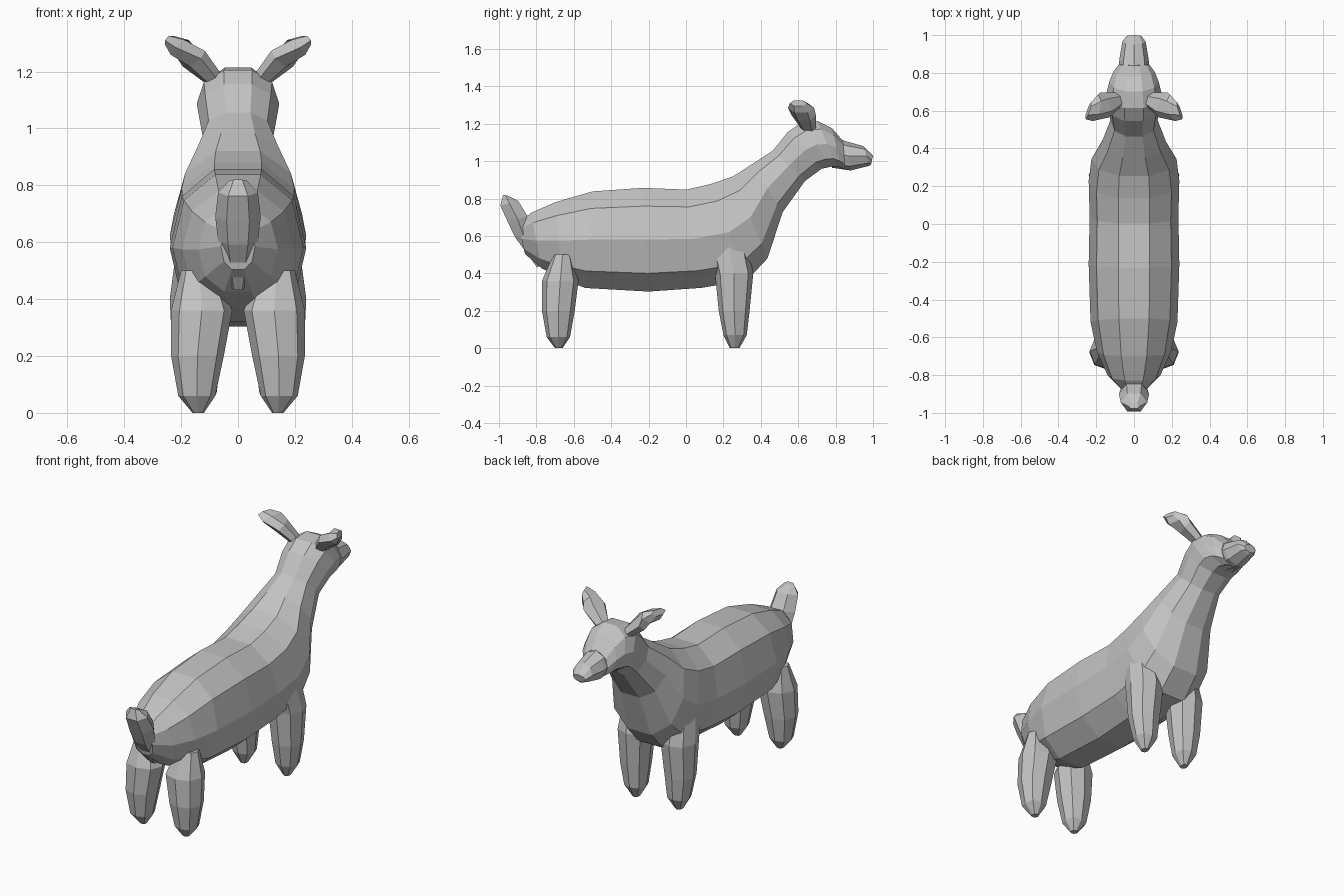
import bpy, bmesh, math
from mathutils import Vector

fur = bpy.data.materials.new("grey fur")
fur.diffuse_color = (0.55, 0.55, 0.55, 1)


def loft(name, rings, sides, power=1.0, mirror=False):
    """Skin rings of (centre, half-axis u, half-axis v) and cap both ends."""
    bm = bmesh.new()
    loops = []
    for c, u, v in rings:
        loop = []
        for i in range(sides):
            a = 2 * math.pi * i / sides
            ca, sa = math.cos(a), math.sin(a)
            ca = math.copysign(abs(ca) ** power, ca)
            sa = math.copysign(abs(sa) ** power, sa)
            loop.append(bm.verts.new(Vector(c) + ca * Vector(u) + sa * Vector(v)))
        loops.append(loop)
    for a, b in zip(loops, loops[1:]):
        for i in range(sides):
            j = (i + 1) % sides
            bm.faces.new((a[i], a[j], b[j], b[i]))
    bm.faces.new(loops[0][::-1])
    bm.faces.new(loops[-1])
    bmesh.ops.recalc_face_normals(bm, faces=bm.faces)
    me = bpy.data.meshes.new(name)
    bm.to_mesh(me)
    bm.free()
    me.materials.append(fur)
    ob = bpy.data.objects.new(name, me)
    bpy.context.collection.objects.link(ob)
    if mirror:
        ob.modifiers.new("Mirror", 'MIRROR')
    return ob


def spine(sections):
    """Rings from (top y, top z, bottom y, bottom z, half width)."""
    return [((0, (ty + by) / 2, (tz + bz) / 2), (w, 0, 0),
             (0, (ty - by) / 2, (tz - bz) / 2)) for ty, tz, by, bz, w in sections]


# Body, neck and head as one skin
loft("body", spine([
    (-0.90, 0.67, -0.86, 0.50, 0.06),
    (-0.83, 0.73, -0.77, 0.42, 0.14),
    (-0.70, 0.79, -0.66, 0.36, 0.195),
    (-0.50, 0.85, -0.54, 0.31, 0.23),
    (-0.23, 0.87, -0.20, 0.29, 0.24),
    (0.00, 0.86, 0.08, 0.31, 0.235),
    (0.13, 0.89, 0.33, 0.35, 0.24),
    (0.25, 0.93, 0.44, 0.47, 0.225),
    (0.35, 0.99, 0.52, 0.72, 0.17),
    (0.46, 1.06, 0.64, 0.89, 0.125),
    (0.54, 1.16, 0.73, 0.955, 0.14),
    (0.61, 1.21, 0.78, 0.965, 0.145),
    (0.70, 1.22, 0.81, 0.965, 0.13),
    (0.78, 1.18, 0.83, 0.96, 0.11),
    (0.84, 1.11, 0.85, 0.955, 0.08)]), 10, 0.9)

# Snout
loft("snout", spine([
    (0.78, 1.13, 0.78, 0.965, 0.08),
    (0.86, 1.105, 0.88, 0.95, 0.078),
    (0.95, 1.08, 0.98, 0.975, 0.062),
    (1.00, 1.03, 0.99, 0.985, 0.04)]), 8)

# Upturned tail
loft("tail", spine([
    (-0.74, 0.46, -0.80, 0.43, 0.03),
    (-0.82, 0.62, -0.92, 0.59, 0.07),
    (-0.84, 0.71, -0.96, 0.67, 0.08),
    (-0.89, 0.79, -1.00, 0.76, 0.07),
    (-0.95, 0.815, -0.98, 0.82, 0.03)]), 6)


def leg(name, levels):
    """Mirrored legs from (z, x min, x max, y min, y max)."""
    loft(name, [(((a + b) / 2, (c + d) / 2, z), ((b - a) / 2, 0, 0),
                 (0, (d - c) / 2, 0)) for z, a, b, c, d in levels], 8, 0.9, True)


leg("rear_leg", [
    (0.00, 0.12, 0.16, -0.70, -0.66),
    (0.06, 0.08, 0.21, -0.745, -0.62),
    (0.20, 0.05, 0.235, -0.77, -0.595),
    (0.36, 0.02, 0.235, -0.77, -0.575),
    (0.50, 0.07, 0.20, -0.71, -0.61)])
leg("front_leg", [
    (0.00, 0.12, 0.16, 0.235, 0.285),
    (0.07, 0.075, 0.205, 0.20, 0.325),
    (0.20, 0.06, 0.23, 0.175, 0.34),
    (0.40, 0.04, 0.24, 0.155, 0.36),
    (0.55, 0.07, 0.22, 0.12, 0.33)])

# Ears, spread outwards and swept back
loft("ear", [
    ((0.085, 0.655, 1.175), (0.01, 0.04, 0), (-0.02, 0, 0.025)),
    ((0.155, 0.63, 1.245), (0.025, 0.065, 0), (-0.03, 0, 0.032)),
    ((0.205, 0.615, 1.285), (-0.015, 0.07, 0), (-0.028, 0, 0.03)),
    ((0.242, 0.60, 1.31), (-0.015, 0.045, 0), (-0.008, 0, 0.018))], 6, 1.0, True)
